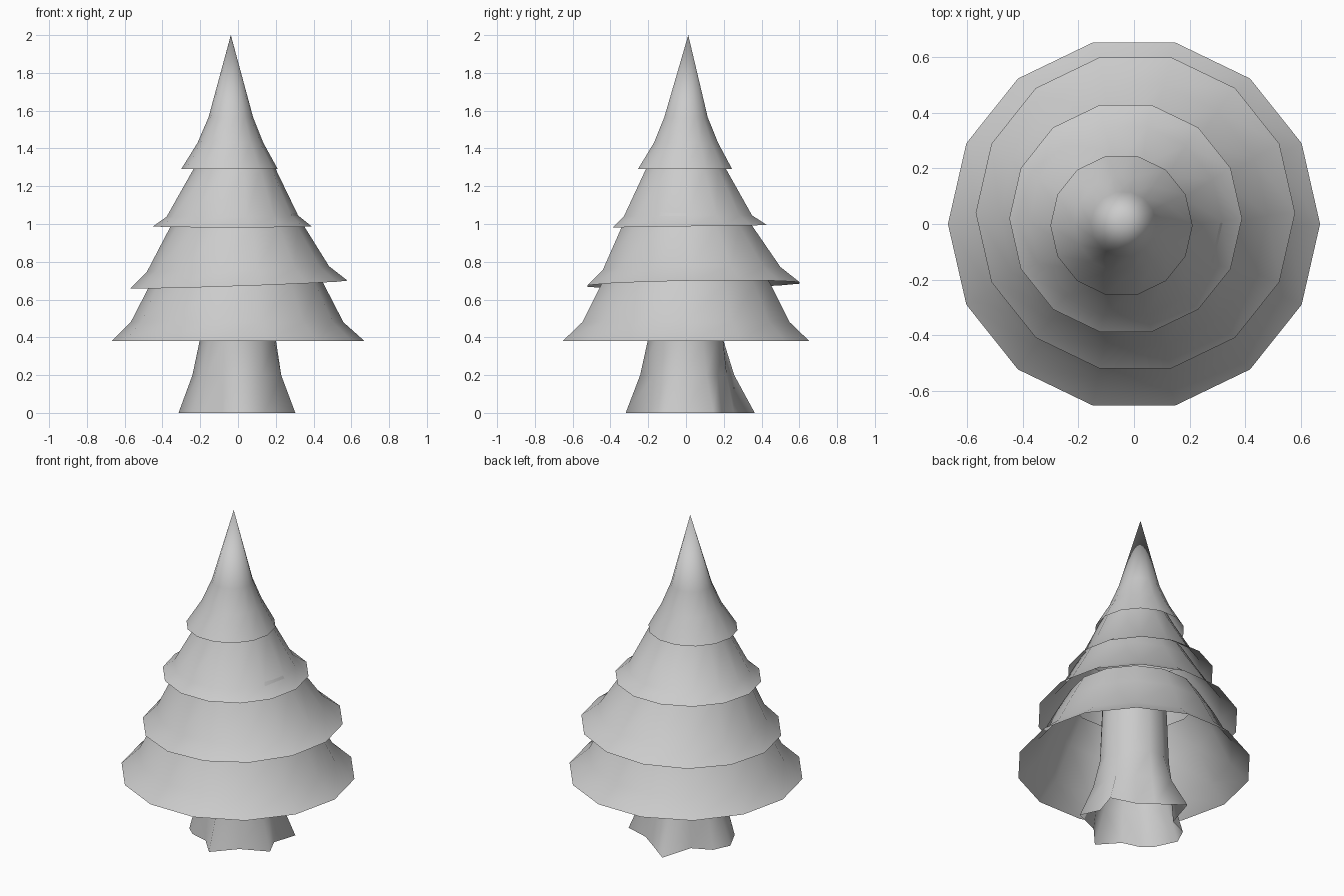
import bpy
from math import sin, cos, tau, radians

if "Cube" in bpy.data.objects:
    bpy.data.objects.remove(bpy.data.objects["Cube"])

SIDES = 14


def loft(name, rings, apex=None):
    """Open smooth skin through equal-length rings, optionally closed by a tip."""
    n = len(rings[0])
    verts = [p for ring in rings for p in ring]
    faces = []
    for k in range(len(rings) - 1):
        for i in range(n):
            j = (i + 1) % n
            faces.append((k * n + i, k * n + j, (k + 1) * n + j, (k + 1) * n + i))
    if apex:
        verts.append(apex)
        base = (len(rings) - 1) * n
        faces += [(base + i, base + (i + 1) % n, len(verts) - 1) for i in range(n)]
    mesh = bpy.data.meshes.new(name)
    mesh.from_pydata(verts, [], faces)
    mesh.shade_smooth()
    obj = bpy.data.objects.new(name, mesh)
    bpy.context.collection.objects.link(obj)
    return obj


def ring(cx, cy, z, r, tilt_x=0, tilt_y=0):
    """Regular ring, tilted by the given slopes."""
    pts = []
    for i in range(SIDES):
        x, y = r * cos(tau * i / SIDES), r * sin(tau * i / SIDES)
        pts.append((cx + x, cy + y, z + tilt_x * x + tilt_y * y))
    return pts


# Foliage skirts: hollow shells, each tucked up inside the next one
loft("foliage_bottom", [
    ring(0, 0, 0.38, 0.67),
    ring(-0.005, 0, 0.48, 0.563),
    ring(-0.005, 0, 0.68, 0.46),
    ring(0, 0, 0.83, 0.37)])
loft("foliage_lower_middle", [
    ring(0.005, 0.04, 0.68, 0.575, 0.035, 0.015),
    ring(0, 0.03, 0.762, 0.482, 0.03, 0.015),
    ring(-0.005, 0.005, 0.985, 0.355, 0.01, 0.01),
    ring(-0.005, 0, 1.12, 0.28)])
loft("foliage_upper_middle", [
    ring(-0.03, 0.02, 0.988, 0.419, 0, 0.015),
    ring(-0.03, 0.01, 1.042, 0.348, 0.01, 0.01),
    ring(-0.018, 0, 1.29, 0.218),
    ring(-0.02, 0, 1.42, 0.15)])
loft("foliage_top", [
    ring(-0.045, -0.005, 1.29, 0.256),
    ring(-0.04, 0, 1.43, 0.174),
    ring(-0.038, 0, 1.565, 0.118)], apex=(-0.038, 0.012, 2.0))

# Trunk: round above, spreading into uneven root lobes at the ground
roots = [(0, .25), (26, .33), (52, .24), (77, .26), (104, .375), (132, .225), (157, .29),
         (178, .315), (206, .28), (222, .26), (248, .22), (274, .32), (307, .235), (339, .325)]


def trunk_ring(z, r, flare):
    return [((r + (root - r) * flare) * cos(radians(a)),
             (r + (root - r) * flare) * sin(radians(a)), z) for a, root in roots]


loft("trunk", [trunk_ring(0, 0.2, 1), trunk_ring(0.2, 0.2, 0.36),
               trunk_ring(0.38, 0.2, 0.03), trunk_ring(0.9, 0.18, 0)])
